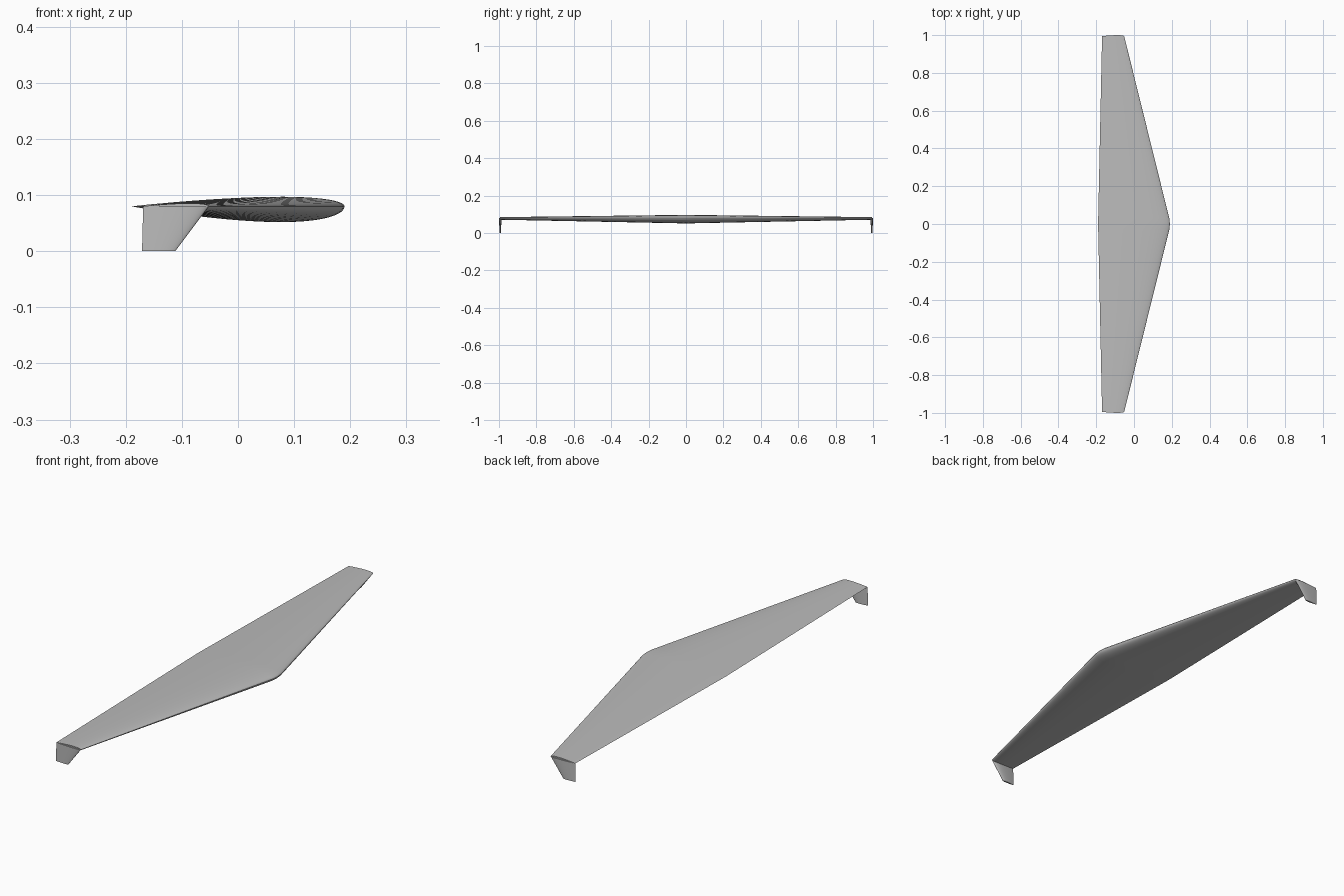
import bpy
import bmesh
import math

cube = bpy.data.objects.get("Cube")
if cube:
    bpy.data.objects.remove(cube, do_unlink=True)

grey = bpy.data.materials.new("light grey")
grey.use_nodes = True
colour = (0.5, 0.5, 0.5, 1)
grey.diffuse_color = colour
grey.node_tree.nodes["Principled BSDF"].inputs["Base Color"].default_value = colour

STEPS = 28
UPPER, LOWER = 0.045, 0.074   # bulge of each side as a share of the chord
CHORD_Z = 0.08
TIP_Y = 0.9945


def bulge(f):
    """Aerofoil half thickness along the chord, with a peak of one."""
    return 10 * (0.2969 * math.sqrt(f) - 0.126 * f - 0.3516 * f**2
                 + 0.2843 * f**3 - 0.1036 * f**4)


def section(lead, trail):
    """Closed loop of (x, offset) points, from trailing edge over the top and back."""
    chord = lead - trail
    fs = [(1 - math.cos(math.pi * i / STEPS)) / 2 for i in range(STEPS + 1)]
    top = [(lead - chord * f, chord * UPPER * bulge(f)) for f in reversed(fs)]
    bottom = [(lead - chord * f, -chord * LOWER * bulge(f)) for f in fs[1:-1]]
    return top + bottom


def loft(name, rings):
    """Skin a row of equal rings and cap both ends."""
    bm = bmesh.new()
    loops = [[bm.verts.new(p) for p in ring] for ring in rings]
    for a, b in zip(loops, loops[1:]):
        for i in range(len(a)):
            j = (i + 1) % len(a)
            bm.faces.new((a[i], a[j], b[j], b[i]))
    bm.faces.new(loops[0])
    bm.faces.new(loops[-1])
    bmesh.ops.recalc_face_normals(bm, faces=bm.faces)
    mesh = bpy.data.meshes.new(name)
    bm.to_mesh(mesh)
    bm.free()
    mesh.materials.append(grey)
    obj = bpy.data.objects.new(name, mesh)
    bpy.context.collection.objects.link(obj)
    bpy.ops.object.select_all(action='DESELECT')
    obj.select_set(True)
    bpy.context.view_layer.objects.active = obj
    bpy.ops.object.shade_smooth_by_angle(angle=math.radians(35))


# Tapered wing: half-span stations as (y, leading x, trailing x), mirrored
half = [(0.0, 0.19, -0.19), (0.03, 0.187, -0.1895), (TIP_Y, -0.052, -0.169)]
stations = [(-y, a, b) for y, a, b in reversed(half[1:])] + half
loft("wing", [[(x, y, CHORD_Z + o) for x, o in section(a, b)]
              for y, a, b in stations])

# Swept fins hanging from both wing tips, upper aerofoil side outwards
for side, name in ((-1, "front_tip_fin"), (1, "back_tip_fin")):
    fin = [(CHORD_Z, -0.052, -0.169), (0.0, -0.112, -0.171)]
    loft(name, [[(x, side * (TIP_Y + o), z) for x, o in section(a, b)]
                for z, a, b in fin])
